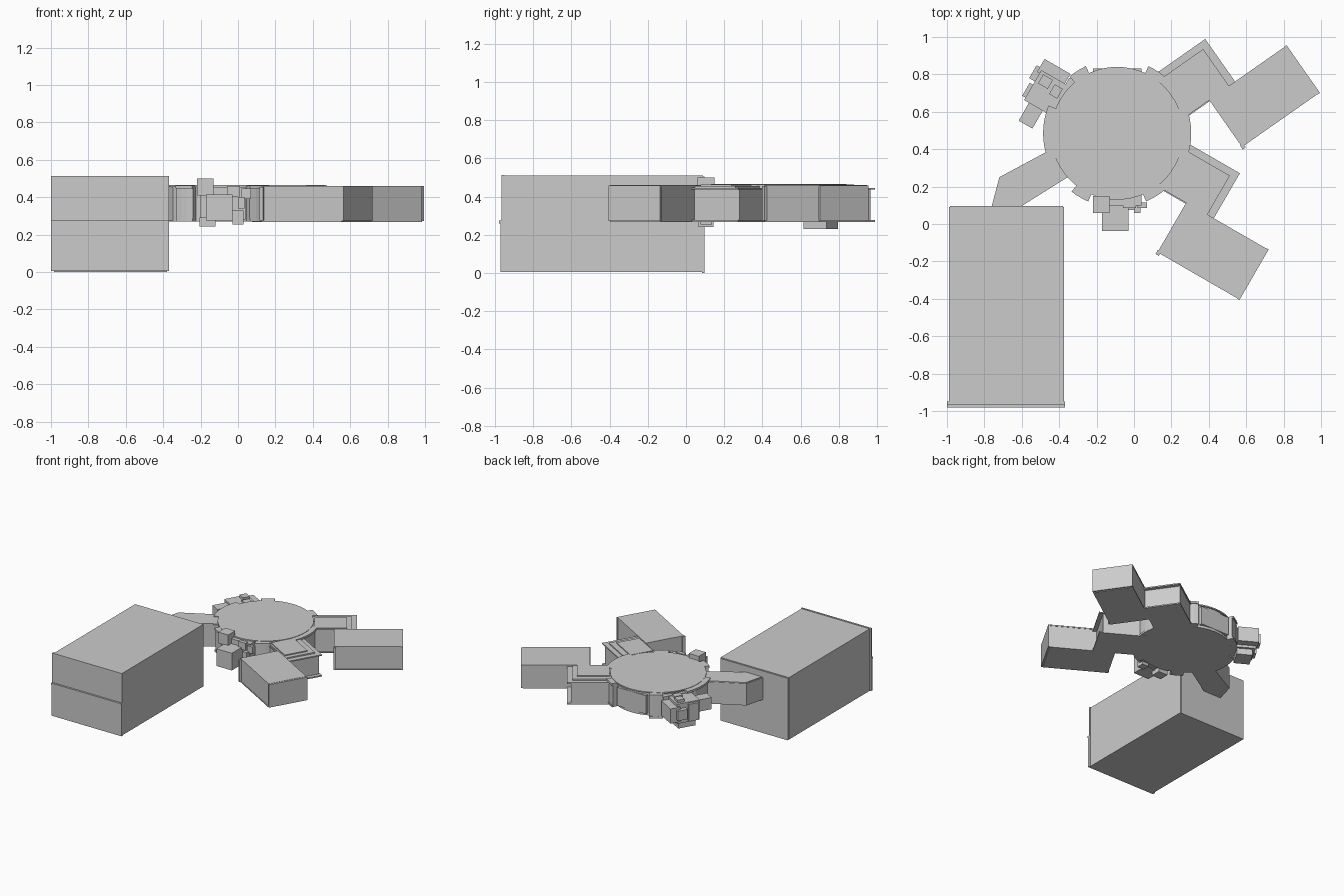
import bpy, bmesh, math
from mathutils import Matrix, Vector

if "Cube" in bpy.data.objects:
    bpy.data.objects.remove(bpy.data.objects["Cube"])

HUB = Vector((-0.09, 0.485, 0))


def finish(name, bm, M=Matrix()):
    bmesh.ops.recalc_face_normals(bm, faces=bm.faces)
    me = bpy.data.meshes.new(name)
    bm.to_mesh(me)
    bm.free()
    ob = bpy.data.objects.new(name, me)
    ob.matrix_world = M
    bpy.context.collection.objects.link(ob)
    return ob


def box(name, x, y, z, M=Matrix()):
    """Box from (min, max) ranges on each axis, placed by matrix M."""
    bm = bmesh.new()
    bmesh.ops.create_cube(bm, size=1)
    for v in bm.verts:
        v.co = Vector([(r[0] + r[1]) / 2 + c * (r[1] - r[0]) for r, c in zip((x, y, z), v.co)])
    return finish(name, bm, M)


def prism(name, pts, z0, z1, M=Matrix()):
    """Vertical extrusion of a plan outline."""
    bm = bmesh.new()
    f = bm.faces.new([bm.verts.new((p[0], p[1], z0)) for p in pts])
    g = bmesh.ops.extrude_face_region(bm, geom=[f])
    bmesh.ops.translate(bm, vec=(0, 0, z1 - z0), verts=[v for v in g["geom"] if isinstance(v, bmesh.types.BMVert)])
    return finish(name, bm, M)


def radial(deg):
    """Frame at the hub centre whose x axis points outward at the angle."""
    return Matrix.Translation(HUB) @ Matrix.Rotation(math.radians(deg), 4, 'Z')


# Front cabinet with two front panels and a rear panel
box("cabinet_body", (-0.99, -0.375), (-0.955, 0.09), (0.005, 0.51))
box("cabinet_lower_panel", (-1.0, -0.37), (-0.972, -0.95), (0.005, 0.262))
box("cabinet_upper_panel", (-1.0, -0.37), (-0.965, -0.95), (0.272, 0.513))
box("cabinet_front_ledge", (-1.0, -0.37), (-0.98, -0.95), (0.26, 0.274))
box("cabinet_rear_panel", (-0.985, -0.38), (0.085, 0.097), (0.0, 0.505))

# Central hub: round body with raised wall segments between the ports
bulges = [(-22, 22), (50, 65), (115, 130), (158, 202), (232, 247), (293, 310)]
arc = lambda r, a, b, n: [(r * math.cos(math.radians(a + (b - a) * i / n)),
                           r * math.sin(math.radians(a + (b - a) * i / n))) for i in range(n + 1)]
hub_frame = radial(0)
prism("hub_body", arc(0.345, 0, 354, 59), 0.27, 0.46, hub_frame)
prism("hub_lid", arc(0.355, 0, 354, 59), 0.455, 0.465, hub_frame)
for a, b in bulges:
    n = max(3, (b - a) // 5)
    prism("hub_wall_segment", arc(0.388, a, b, n) + arc(0.3, b, a, n), 0.275, 0.455, hub_frame)
    prism("hub_wall_rim", arc(0.396, a, b, n) + arc(0.3, b, a, n), 0.445, 0.462, hub_frame)
    prism("hub_wall_base_rim", arc(0.394, a, b, n) + arc(0.3, b, a, n), 0.27, 0.285, hub_frame)

# Port frame on the unused rear side
F = radial(90)
box("rear_port_frame", (0.3, 0.347), (-0.13, 0.13), (0.29, 0.44), F)

# Two process modules: chamber, plates and offset side cabinet
for ang in (35, -30):
    F = radial(ang)
    box("chamber_body", (0.28, 0.645), (-0.135, 0.135), (0.275, 0.44), F)
    box("chamber_top_plate", (0.30, 0.675), (-0.143, 0.143), (0.436, 0.446), F)
    box("chamber_base_plate", (0.30, 0.675), (-0.143, 0.143), (0.268, 0.278), F)
    box("chamber_lid", (0.32, 0.635), (-0.138, 0.105), (0.44, 0.456), F)
    box("chamber_lid_cover", (0.36, 0.60), (-0.125, 0.06), (0.45, 0.464), F)
    box("module_cabinet", (0.508, 1.005), (-0.44, -0.138), (0.272, 0.458), F)
    box("module_cabinet_top", (0.505, 1.0), (-0.443, -0.135), (0.452, 0.461), F)
    box("module_cabinet_base", (0.505, 1.0), (-0.443, -0.135), (0.268, 0.276), F)
    box("module_end_panel", (0.998, 1.012), (-0.445, -0.133), (0.272, 0.459), F)
    box("module_corner_lip", (0.5, 0.52), (-0.456, -0.43), (0.275, 0.455), F)

# Transfer arm linking hub and cabinet
arm = [(-0.30, 0.49), (-0.46, 0.39), (-0.72, 0.25), (-0.762, 0.09), (-0.61, 0.09), (-0.355, 0.25), (-0.2, 0.34)]
prism("transfer_arm", arm, 0.272, 0.45)
ctr = Vector((-0.55, 0.24))
prism("transfer_arm_lid", [ctr + (Vector(p) - ctr) * 0.95 for p in arm], 0.445, 0.456)

# Pump clusters: (u range, v range, z range) outward, sideways, up
left_cluster = [
    ("pump_core", (0.33, 0.52), (-0.09, 0.095), (0.28, 0.44)),
    ("pump_flange", (0.31, 0.37), (-0.13, 0.13), (0.275, 0.445)),
    ("pump_side_box", (0.375, 0.535), (-0.15, -0.07), (0.30, 0.42)),
    ("pump_motor", (0.405, 0.49), (0.09, 0.205), (0.33, 0.425)),
    ("pump_base", (0.38, 0.50), (-0.07, 0.07), (0.23, 0.29)),
    ("pump_front_valve", (0.51, 0.555), (-0.10, -0.02), (0.32, 0.40)),
    ("pump_front_block", (0.51, 0.54), (0.0, 0.08), (0.29, 0.43)),
    ("pump_top_block", (0.44, 0.50), (-0.075, -0.02), (0.43, 0.462)),
    ("pump_top_cap", (0.37, 0.42), (-0.06, 0.0), (0.43, 0.455)),
]
front_cluster = [
    ("gas_plate", (0.33, 0.385), (-0.11, 0.13), (0.28, 0.455)),
    ("gas_main_box", (0.385, 0.522), (-0.08, 0.06), (0.275, 0.415)),
    ("gas_upper_box", (0.335, 0.425), (-0.13, -0.04), (0.41, 0.50)),
    ("gas_lower_block", (0.34, 0.42), (-0.115, -0.03), (0.242, 0.29)),
    ("gas_valve", (0.37, 0.425), (0.09, 0.125), (0.34, 0.40)),
    ("gas_valve_cap", (0.37, 0.40), (0.11, 0.16), (0.39, 0.445)),
    ("gas_regulator", (0.37, 0.40), (0.03, 0.10), (0.40, 0.46)),
    ("gas_foot", (0.35, 0.41), (0.06, 0.12), (0.255, 0.33)),
]
for ang, parts in ((150, left_cluster), (270, front_cluster)):
    for name, u, v, z in parts:
        box(name, u, v, z, radial(ang))
